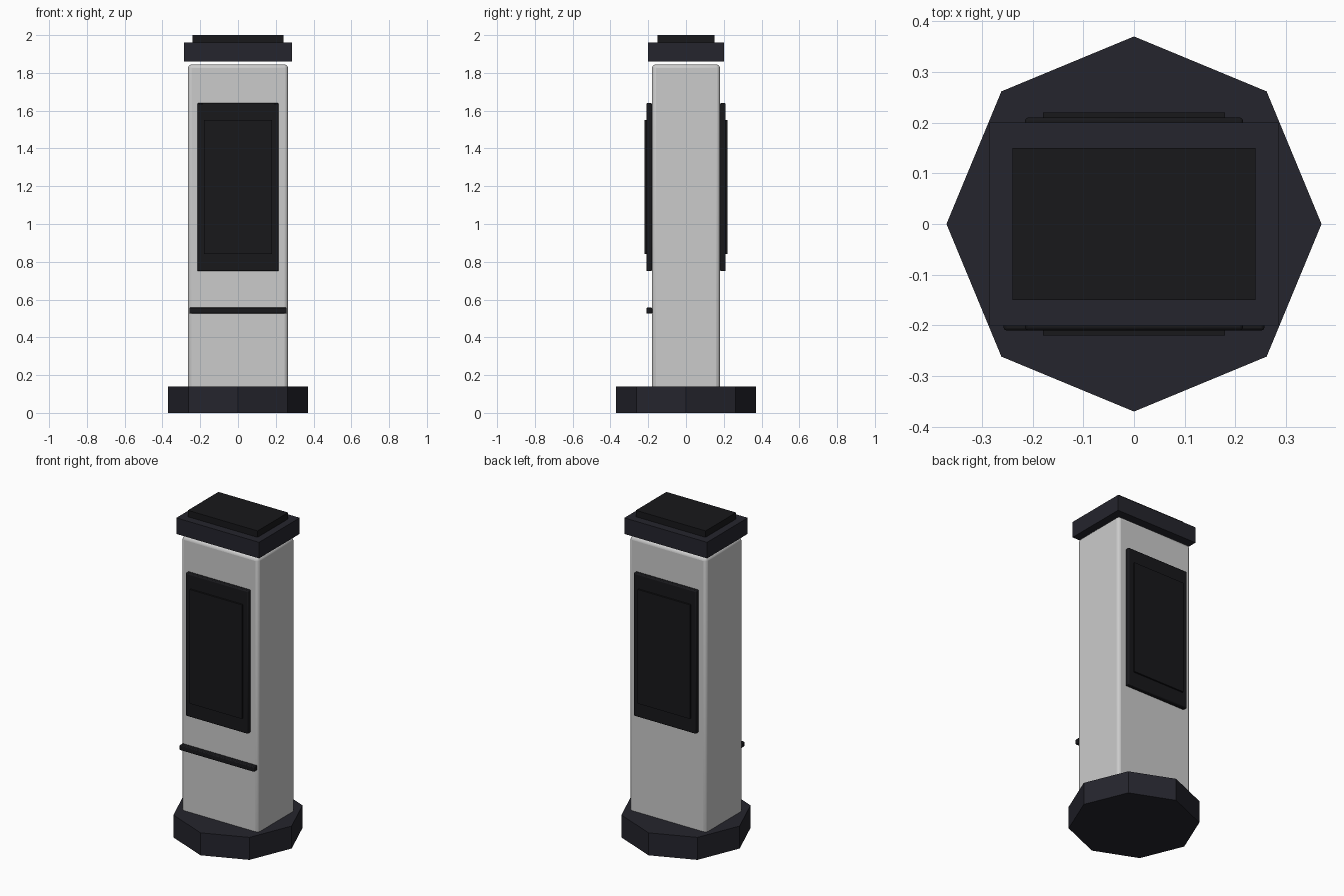
import bpy, math

if "Cube" in bpy.data.objects:
    bpy.data.objects.remove(bpy.data.objects["Cube"])


def material(name, rgb):
    m = bpy.data.materials.new(name)
    m.diffuse_color = (*rgb, 1)
    m.use_nodes = True
    m.node_tree.nodes["Principled BSDF"].inputs["Base Color"].default_value = m.diffuse_color
    return m


SHELL = material("light_shell", (0.66, 0.66, 0.68))
DARK = material("dark_metal", (0.018, 0.018, 0.026))
BLACK = material("black_glass", (0.009, 0.009, 0.011))


def box(name, x, y, z, mat, bevel=0, segments=2):
    """Box from (min, max) ranges, optionally with rounded edges."""
    ranges = (x, y, z)
    bpy.ops.mesh.primitive_cube_add(size=1, location=[(a + b) / 2 for a, b in ranges])
    ob = bpy.context.object
    ob.name = name
    ob.scale = [b - a for a, b in ranges]
    bpy.ops.object.transform_apply(location=False, rotation=False, scale=True)
    ob.data.materials.append(mat)
    if bevel:
        mod = ob.modifiers.new("rounded_edges", 'BEVEL')
        mod.width = bevel
        mod.segments = segments
        bpy.ops.object.shade_smooth_by_angle(angle=math.radians(35))
    return ob


# Octagonal foot with corners on the axes
bpy.ops.mesh.primitive_cylinder_add(vertices=8, radius=0.37, depth=0.14, location=(0, 0, 0.07))
base = bpy.context.object
base.name = "base"
base.data.materials.append(DARK)

# Upright housing, sunk slightly into the foot
box("housing", (-0.265, 0.265), (-0.18, 0.18), (0.11, 1.845), SHELL, 0.02, 3)

# Stepped cap, with a shadow gap above the housing
box("cap", (-0.285, 0.285), (-0.20, 0.20), (1.86, 1.96), DARK)
box("cap_top", (-0.24, 0.24), (-0.15, 0.15), (1.96, 2.0), BLACK)

# Screen bezel and glass on front and back
for side, s in (("front", -1), ("back", 1)):
    box(side + "_bezel", (-0.215, 0.215), sorted((s * 0.18, s * 0.21)), (0.75, 1.64), BLACK, 0.006)
    box(side + "_screen", (-0.18, 0.18), sorted((s * 0.20, s * 0.22)), (0.84, 1.55), BLACK)

# Trim strip below the front screen
box("front_trim_strip", (-0.257, 0.257), (-0.21, -0.178), (0.525, 0.557), BLACK, 0.005)
